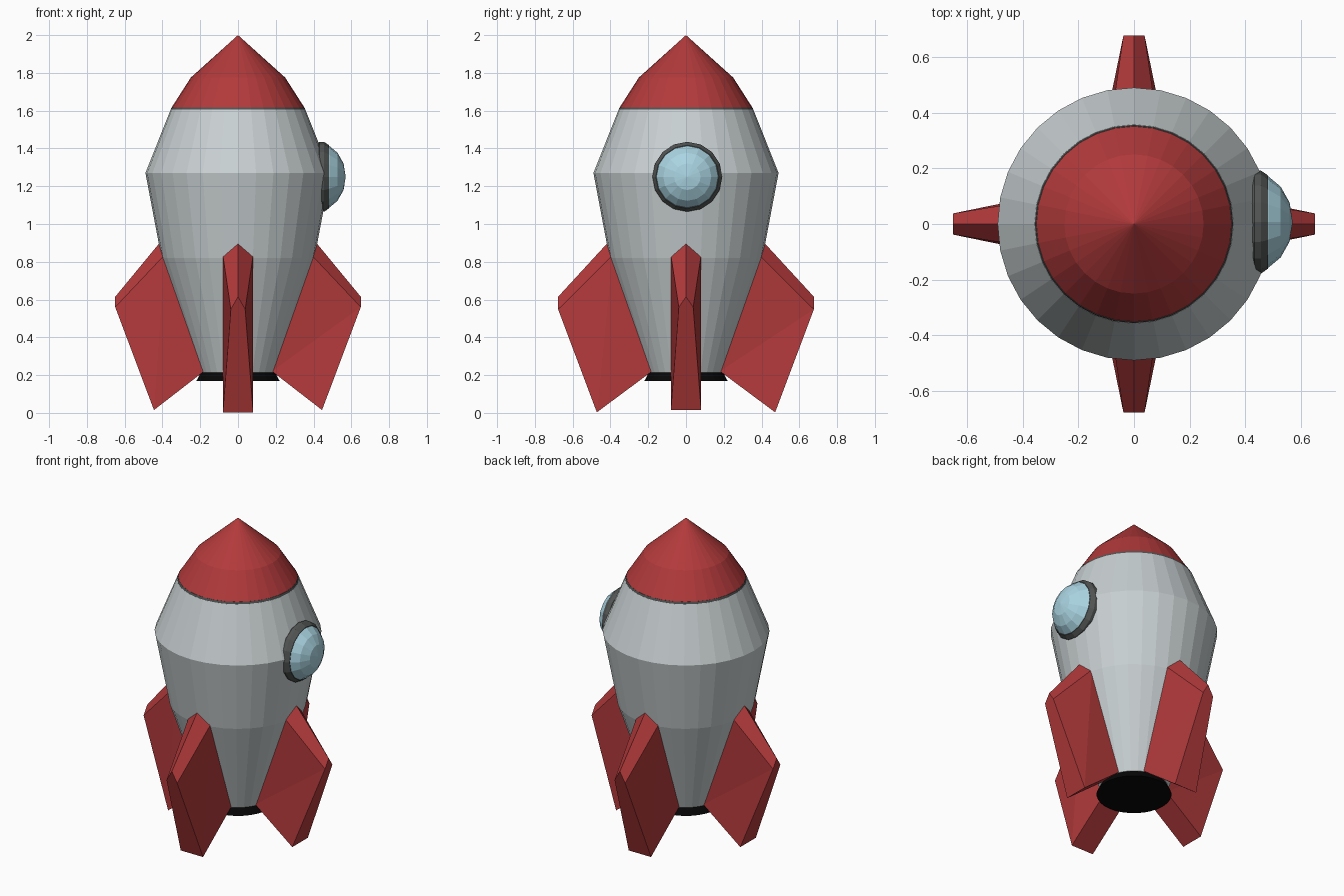
import bpy, bmesh, math
from mathutils import Matrix, Vector

if "Cube" in bpy.data.objects:
    bpy.data.objects.remove(bpy.data.objects["Cube"])


def material(name, rgb):
    m = bpy.data.materials.new(name)
    m.diffuse_color = (*rgb, 1)
    m.use_nodes = True
    m.node_tree.nodes["Principled BSDF"].inputs["Base Color"].default_value = m.diffuse_color
    return m


RED = material("red paint", (0.45, 0.042, 0.044))
GREY = material("light grey hull", (0.58, 0.63, 0.64))
DARK = material("dark grey trim", (0.085, 0.09, 0.09))
BLACK = material("black nozzle", (0.002, 0.002, 0.002))
GLASS = material("blue glass", (0.40, 0.66, 0.76))


def finish(bm, name, mat, matrix=Matrix()):
    bmesh.ops.recalc_face_normals(bm, faces=bm.faces)
    bm.transform(matrix)
    me = bpy.data.meshes.new(name)
    bm.to_mesh(me)
    bm.free()
    me.materials.append(mat)
    ob = bpy.data.objects.new(name, me)
    bpy.context.collection.objects.link(ob)
    return ob


def lathe(name, profile, sides, mat, matrix=Matrix()):
    """Revolve (radius, height) points around z; open ends are capped."""
    bm = bmesh.new()
    rings = []
    for r, z in profile:
        if r == 0:
            rings.append([bm.verts.new((0, 0, z))] * sides)
        else:
            rings.append([bm.verts.new((r * math.cos(a), r * math.sin(a), z))
                          for a in (2 * math.pi * i / sides for i in range(sides))])
    for low, high in zip(rings, rings[1:]):
        for i in range(sides):
            j = (i + 1) % sides
            quad = [low[i], low[j], high[j], high[i]]
            bm.faces.new(list(dict.fromkeys(quad)))
    for ring in (rings[0], rings[-1]):
        if ring[0] is not ring[1]:
            bm.faces.new(ring)
    return finish(bm, name, mat, matrix)


# Hull, trim band, nose and nozzle
lathe("hull", [(0.20, 0.215), (0.405, 0.82), (0.49, 1.27), (0.357, 1.605)], 32, GREY)
lathe("nose_band", [(0.357, 1.603), (0.352, 1.618)], 32, DARK)
lathe("nose_cone", [(0.352, 1.616), (0.25, 1.775), (0, 2.0)], 32, RED)
lathe("nozzle", [(0.22, 0.17), (0.195, 0.217)], 32, BLACK)

# Round window on the right side: dark rim with a glass dome
side = Matrix.Translation((0, 0.007, 1.25)) @ Matrix.Rotation(math.pi / 2, 4, 'Y')
lathe("window_rim", [(0.16, 0.40), (0.185, 0.432), (0.185, 0.456), (0.167, 0.482)],
      16, DARK, side)
lathe("window_glass", [(0.165, 0.478), (0.163, 0.484), (0.127, 0.527), (0.070, 0.559), (0, 0.57)],
      16, GLASS, side)


def fin(name, angle, reach, drop):
    """Tapered fin pointing along +x, with a ridged upper edge."""
    bm = bmesh.new()
    V = lambda x, y, z: bm.verts.new((x, y, z))
    ridge_in, ridge_out = V(0.415, 0, 0.90), V(0.65 + reach, 0, 0.615)
    s = {}
    for d in (-1, 1):
        s[d] = (V(0.39, d * 0.08, 0.835),                    # inner shoulder
                V(0.65 + reach, d * 0.038, 0.56 - drop),     # outer shoulder
                V(0.445 + reach, d * 0.08, 0.015 - drop),    # foot
                V(0.18, d * 0.08, 0.22))                     # inner bottom
    for d in (-1, 1):
        a, b, c, e = s[d]
        bm.faces.new((ridge_in, ridge_out, b, a))
        # the twisted flanks fold along opposite diagonals
        flank = ((a, b, e), (b, c, e)) if d < 0 else ((a, b, c), (a, c, e))
        for tri in flank:
            bm.faces.new(tri)
    l, r = s[-1], s[1]
    bm.faces.new((ridge_out, l[1], l[2], r[2], r[1]))        # outer edge
    bm.faces.new((l[2], l[3], r[3], r[2]))                   # underside
    bm.faces.new((ridge_in, l[0], l[3], r[3], r[0]))         # root
    finish(bm, name, RED, Matrix.Rotation(angle, 4, 'Z'))


# Four fins; the front and back pair reach slightly further
for i, label in enumerate(("right", "back", "left", "front")):
    far = i % 2
    fin(label + "_fin", i * math.pi / 2, 0.027 * far, 0.012 * far)
